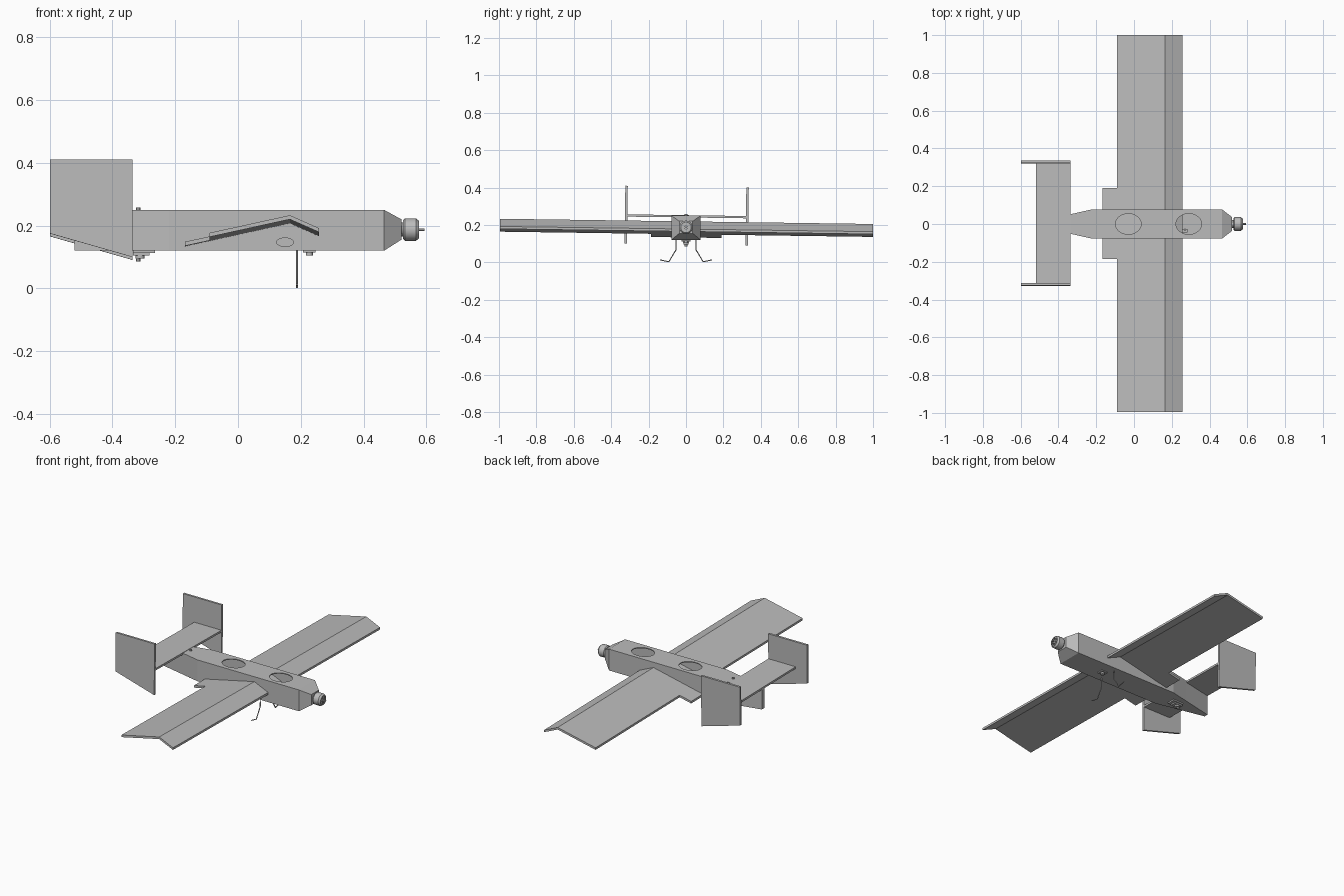
import bpy, bmesh, math
from mathutils import Matrix, Vector

cube = bpy.data.objects.get("Cube")
if cube:
    bpy.data.objects.remove(cube, do_unlink=True)

grey = bpy.data.materials.new("foam_grey")
grey.use_nodes = True
colour = (0.5, 0.5, 0.5, 1)
grey.diffuse_color = colour
grey.node_tree.nodes["Principled BSDF"].inputs["Base Color"].default_value = colour

TILT = -0.014  # slight roll shared by the wing and tail


def finish(bm, name, roll=0.0):
    bmesh.ops.recalc_face_normals(bm, faces=bm.faces)
    mesh = bpy.data.meshes.new(name)
    bm.to_mesh(mesh)
    bm.free()
    mesh.materials.append(grey)
    ob = bpy.data.objects.new(name, mesh)
    ob.rotation_euler.x = roll
    bpy.context.collection.objects.link(ob)
    return ob


def extrude_y(name, outline, y0, y1, roll=0.0):
    """Prism from an (x, z) outline between two y positions."""
    bm = bmesh.new()
    face = bm.faces.new([bm.verts.new((x, y0, z)) for x, z in outline])
    new = bmesh.ops.extrude_face_region(bm, geom=[face])["geom"]
    verts = [v for v in new if isinstance(v, bmesh.types.BMVert)]
    bmesh.ops.translate(bm, verts=verts, vec=(0, y1 - y0, 0))
    return finish(bm, name, roll)


def box(name, x0, x1, y0, y1, z0, z1, roll=0.0):
    return extrude_y(name, [(x0, z0), (x1, z0), (x1, z1), (x0, z1)], y0, y1, roll)


def cylinder(name, centre, radius, depth, axis="Z", squash=1.0, sides=24):
    """Cylinder along an axis; squash scales its second radius."""
    turn = {"Z": Matrix(), "X": Matrix.Rotation(math.pi / 2, 4, "Y"),
            "Y": Matrix.Rotation(math.pi / 2, 4, "X")}[axis]
    bm = bmesh.new()
    bmesh.ops.create_cone(bm, cap_ends=True, segments=sides, radius1=radius,
                          radius2=radius, depth=depth,
                          matrix=Matrix.Translation(centre) @ turn
                          @ Matrix.Diagonal((1, squash, 1, 1)))
    return finish(bm, name)


def smooth(ob):
    bpy.ops.object.select_all(action="DESELECT")
    ob.select_set(True)
    bpy.context.view_layer.objects.active = ob
    bpy.ops.object.shade_smooth_by_angle()


def lathe_x(name, profile, z, sides=32):
    """Spin a closed (x, radius) profile around the motor axis."""
    bm = bmesh.new()
    verts = [bm.verts.new((x, 0, z + r)) for x, r in profile]
    edges = [bm.edges.new((verts[i - 1], verts[i])) for i in range(len(verts))]
    bmesh.ops.spin(bm, geom=verts + edges, cent=(0, 0, z), axis=(1, 0, 0),
                   angle=math.tau, steps=sides)
    bmesh.ops.remove_doubles(bm, verts=bm.verts, dist=0.0001)
    ob = finish(bm, name)
    smooth(ob)
    return ob


def wire(name, points, radius):
    curve = bpy.data.curves.new(name, "CURVE")
    curve.dimensions = "3D"
    curve.bevel_depth = radius
    curve.bevel_resolution = 2
    curve.use_fill_caps = True
    spline = curve.splines.new("POLY")
    spline.points.add(len(points) - 1)
    for p, co in zip(spline.points, points):
        p.co = (*co, 1)
    curve.materials.append(grey)
    ob = bpy.data.objects.new(name, curve)
    bpy.context.collection.objects.link(ob)


# Fuselage: rectangular sections lofted from tail to nose
sections = [(-0.52, 0.012, 0.12, 0.24), (-0.335, 0.052, 0.12, 0.25),
            (-0.22, 0.078, 0.12, 0.25), (0.465, 0.078, 0.12, 0.25),
            (0.52, 0.036, 0.155, 0.22)]
bm = bmesh.new()
rings = [[bm.verts.new((x, sy * w, z)) for sy, z in
          ((-1, lo), (1, lo), (1, hi), (-1, hi))] for x, w, lo, hi in sections]
for a, b in zip(rings, rings[1:]):
    for i in range(4):
        bm.faces.new((a[i - 1], a[i], b[i], b[i - 1]))
bm.faces.new(rings[0])
bm.faces.new(rings[-1])
fuselage = finish(bm, "fuselage")
shell = fuselage.modifiers.new("walls", "SOLIDIFY")
shell.thickness = 0.008
shell.offset = -1

# Openings: two top hatches and one oval on the right side
cutters = [cylinder("hatch_cutter", (x, 0, 0.25), 0.068, 0.06, squash=0.8, sides=40)
           for x in (-0.03, 0.29)]
cutters.append(cylinder("side_cutter", (0.15, -0.078, 0.147), 0.027, 0.03,
                        axis="Y", squash=0.5, sides=32))
for cutter in cutters:
    cutter.hide_render = True
    cut = fuselage.modifiers.new("opening", "BOOLEAN")
    cut.operation = "DIFFERENCE"
    cut.solver = "EXACT"
    cut.object = cutter
bpy.context.view_layer.update()
result = bpy.data.meshes.new_from_object(
    fuselage.evaluated_get(bpy.context.evaluated_depsgraph_get()))
fuselage.modifiers.clear()
fuselage.data = result
for cutter in cutters:
    bpy.data.objects.remove(cutter, do_unlink=True)

# Wing: folded sheet passing through the fuselage, with a short root extension
THICK = 0.013


def sheet(top):
    return top + [(x, z - THICK) for x, z in reversed(top)]


extrude_y("wing", sheet([(-0.09, 0.163), (0.165, 0.219), (0.258, 0.178)]),
          -0.998, 0.998, TILT)
extrude_y("wing_root_extension", sheet([(-0.168, 0.146), (-0.09, 0.163)]),
          -0.188, 0.188, TILT)

# Tail: stabilizer with a fin on each end
box("stabilizer", -0.52, -0.336, -0.32, 0.32, 0.24, 0.252, TILT)
for side, name in ((1, "left_fin"), (-1, "right_fin")):
    extrude_y(name, [(-0.598, 0.405), (-0.336, 0.405), (-0.336, 0.095), (-0.598, 0.17)],
              side * 0.317, side * 0.33, TILT)

# Motor: mount, hollow bell, front spokes, core and shaft
MZ = 0.187
cylinder("motor_mount", (0.523, 0, MZ), 0.022, 0.014, "X")
lathe_x("motor_bell", [(0.526, 0.030), (0.532, 0.036), (0.566, 0.036), (0.576, 0.028),
                       (0.576, 0.023), (0.566, 0.031), (0.532, 0.031)], MZ)
smooth(cylinder("motor_core", (0.548, 0, MZ), 0.024, 0.04, "X"))
smooth(cylinder("motor_hub", (0.570, 0, MZ), 0.011, 0.014, "X"))
smooth(cylinder("motor_shaft", (0.575, 0, MZ), 0.004, 0.036, "X", sides=12))
for i in range(3):
    bm = bmesh.new()
    bmesh.ops.create_cube(bm, size=1, matrix=Matrix.Translation((0.572, 0, MZ))
                          @ Matrix.Rotation(i * math.pi / 3, 4, "X")
                          @ Matrix.Diagonal((0.006, 0.052, 0.007, 1)))
    finish(bm, "motor_spoke")

# Landing gear: one bent wire per side
for side, name in ((1, "left_gear_wire"), (-1, "right_gear_wire")):
    wire(name, [(0.188, side * y, z) for y, z in
                ((0.0, 0.123), (0.054, 0.123), (0.054, 0.066), (0.092, 0.003),
                 (0.138, 0.013))], 0.003)

# Belly fittings: stepped camera pod and tail plate with a bolt
box("camera_base", 0.207, 0.247, -0.018, 0.018, 0.114, 0.122)
smooth(cylinder("camera_lens", (0.227, 0, 0.11), 0.011, 0.012))
box("tail_plate", -0.335, -0.265, -0.024, 0.024, 0.112, 0.122)
box("tail_step", -0.335, -0.282, -0.017, 0.017, 0.104, 0.113)
smooth(cylinder("tail_spacer", (-0.312, 0, 0.1), 0.014, 0.01))
for z in (0.09, 0.253):
    smooth(cylinder("tail_bolt", (-0.318, 0, z), 0.007, 0.009, sides=12))

# Servo inside the front hatch
box("servo_body", 0.258, 0.284, -0.046, -0.026, 0.128, 0.165)
cylinder("servo_arm", (0.27, -0.03, 0.17), 0.006, 0.012, sides=12)
